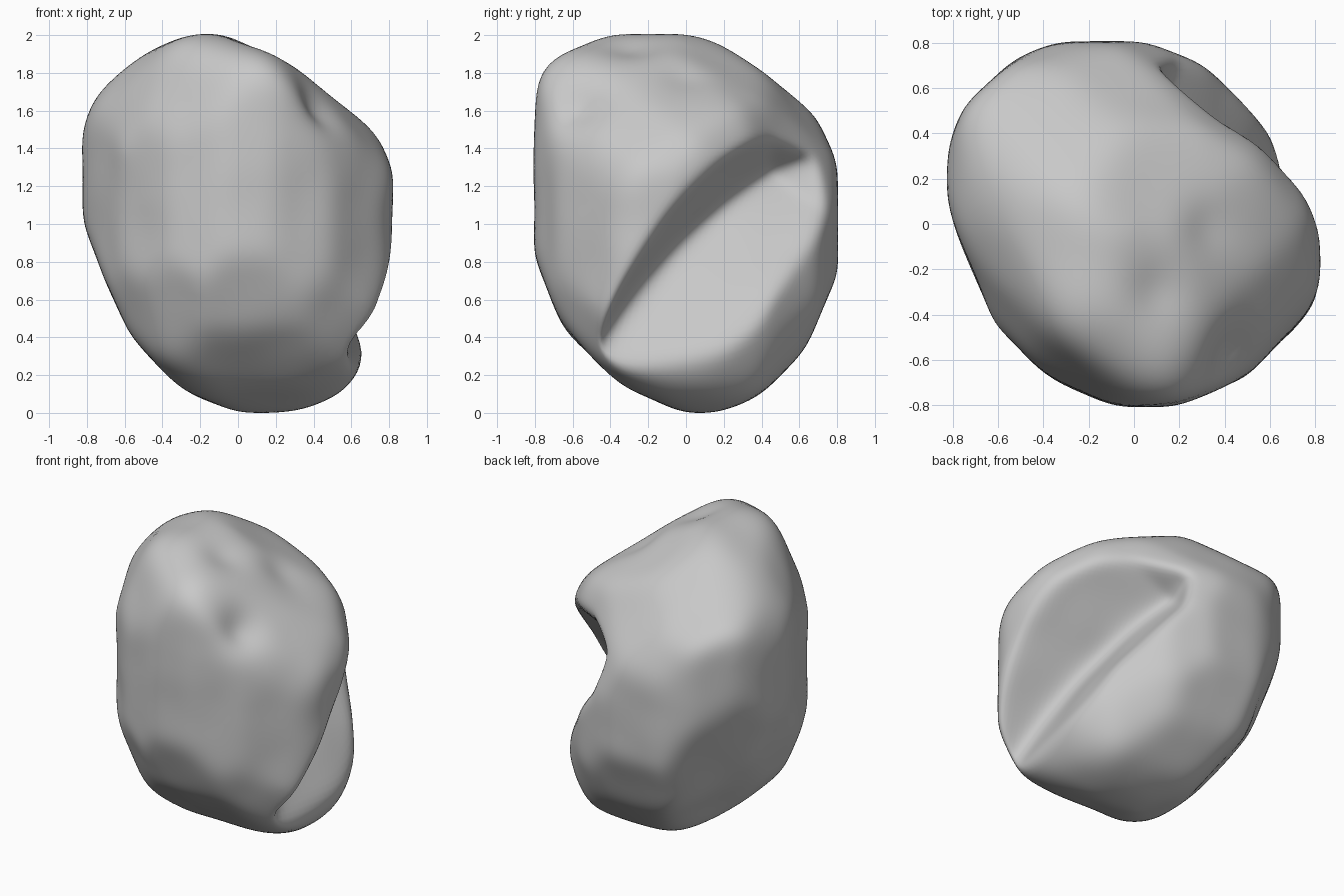
import bpy
import bmesh
from math import cos, sin, pi, sqrt, exp
from mathutils import Vector, noise

cube = bpy.data.objects.get("Cube")
if cube:
    bpy.data.objects.remove(cube, do_unlink=True)

# One stone-grey material
stone = bpy.data.materials.new("stone grey")
stone.use_nodes = True
grey = (0.58, 0.58, 0.58, 1)
stone.diffuse_color = grey
bsdf = next(n for n in stone.node_tree.nodes if n.type == "BSDF_PRINCIPLED")
bsdf.inputs["Base Color"].default_value = grey
bsdf.inputs["Roughness"].default_value = 0.8

X, Y, Z = Vector((1, 0, 0)), Vector((0, 1, 0)), Vector((0, 0, 1))
CENTRE = Z.copy()
SWELL = 1.006  # makes up for the shrinkage of the rounding


def tilted(sideways):
    """Up direction leaning thirty degrees towards a side."""
    return sideways.normalized() * 0.5 + Z * sqrt(0.75)


# Rings of flat cuts: two axes, then how far out each cut lies around the ring
RINGS = [
    (X, Z, [.82, .86, .86, .89, 1, 1.02, 1, .95, .82, .76, .83, .93, 1, 1.05, 1.02, .89]),
    (Y, Z, [.8, .86, .92, .94, 1, 1.08, 1.13, 1.03, .8, .81, .85, .93, 1, .99, .92, .84]),
    (X, Y, [.82, .74, .74, .76, .81, .87, .89, .89, .82, .73, .74, .77, .8, .81, .82, .86]),
    ((-X - Y).normalized(), tilted(X - Y),
     [.76, .87, 1.07, 1.13, 1.07, .92, .84, .77, .72, .84, .97, .99, .96, .92, .86, .78]),
    ((X + Y).normalized(), tilted(Y - X),
     [.71, .71, .79, .89, .99, 1.01, .95, .84, .76, .79, .87, .92, 1.02, 1.05, .99, .87]),
    ((Y - X).normalized(), tilted(X + Y),
     [.92, 1.02, 1, .91, .82, .82, .85, .87, .87, .88, .93, .91, .92, .89, .79, .8]),
]
cuts = []
for across, up, reaches in RINGS:
    for i, reach in enumerate(reaches):
        angle = 2 * pi * i / len(reaches)
        cuts.append((across * cos(angle) + up * sin(angle), reach * SWELL))


def relax(bm, rounds):
    for _ in range(rounds):
        bmesh.ops.smooth_vert(bm, verts=bm.verts, factor=0.5, use_axis_x=True,
                              use_axis_y=True, use_axis_z=True)


# Rounded boulder body
bm = bmesh.new()
bmesh.ops.create_icosphere(bm, subdivisions=6, radius=1)
for v in bm.verts:
    ray = v.co.normalized()
    reach = min(h / ray.dot(n) for n, h in cuts if ray.dot(n) > 0.1)
    v.co = CENTRE + ray * reach
relax(bm, 10)

# Deep slanting cleft between the lobes, bowed upwards and fading at the back
cleft_start, cleft_end = Vector((0.51, -0.37, 0.48)), Vector((0.07, 0.45, 1.27))
length = (cleft_end - cleft_start).length
along = (cleft_end - cleft_start).normalized()
outward = Vector((0.85, 0.5, -0.1))
outward = (outward - along * outward.dot(along)).normalized()
over = outward.cross(along)
for v in bm.verts:
    offset = v.co - cleft_start
    t = min(max(offset.dot(along) / length, -0.2), 1.3)
    side = offset.dot(over) - 0.25 * t * (1 - t)
    out = offset.dot(outward)
    slope = 1.15 if side > 0 else 1.3
    limit = slope * (sqrt(side * side + 0.002) - 0.03) + max(0, t - 1)
    if out > limit:
        v.co -= outward * (out - limit)
relax(bm, 4)

# Shallow dents in the crown: place, radius, depth
DENTS = [
    (Vector((0.42, -0.58, 1.6)), 0.13, 0.06),
    (Vector((0.3, 0.0, 1.75)), 0.13, 0.03),
    (Vector((0.08, -0.3, 1.88)), 0.12, 0.03),
]
bm.normal_update()
for v in bm.verts:
    push = 0.008 * noise.noise(v.co * 3.5)
    for place, radius, depth in DENTS:
        push -= depth * exp(-((v.co - place).length / radius) ** 2)
    v.co += v.normal * push
relax(bm, 2)

# Rest it on the ground
lowest = min(v.co.z for v in bm.verts)
bmesh.ops.translate(bm, verts=bm.verts, vec=-Z * lowest)

for face in bm.faces:
    face.smooth = True
mesh = bpy.data.meshes.new("boulder")
bm.to_mesh(mesh)
bm.free()
mesh.materials.append(stone)
bpy.context.collection.objects.link(bpy.data.objects.new("boulder", mesh))
